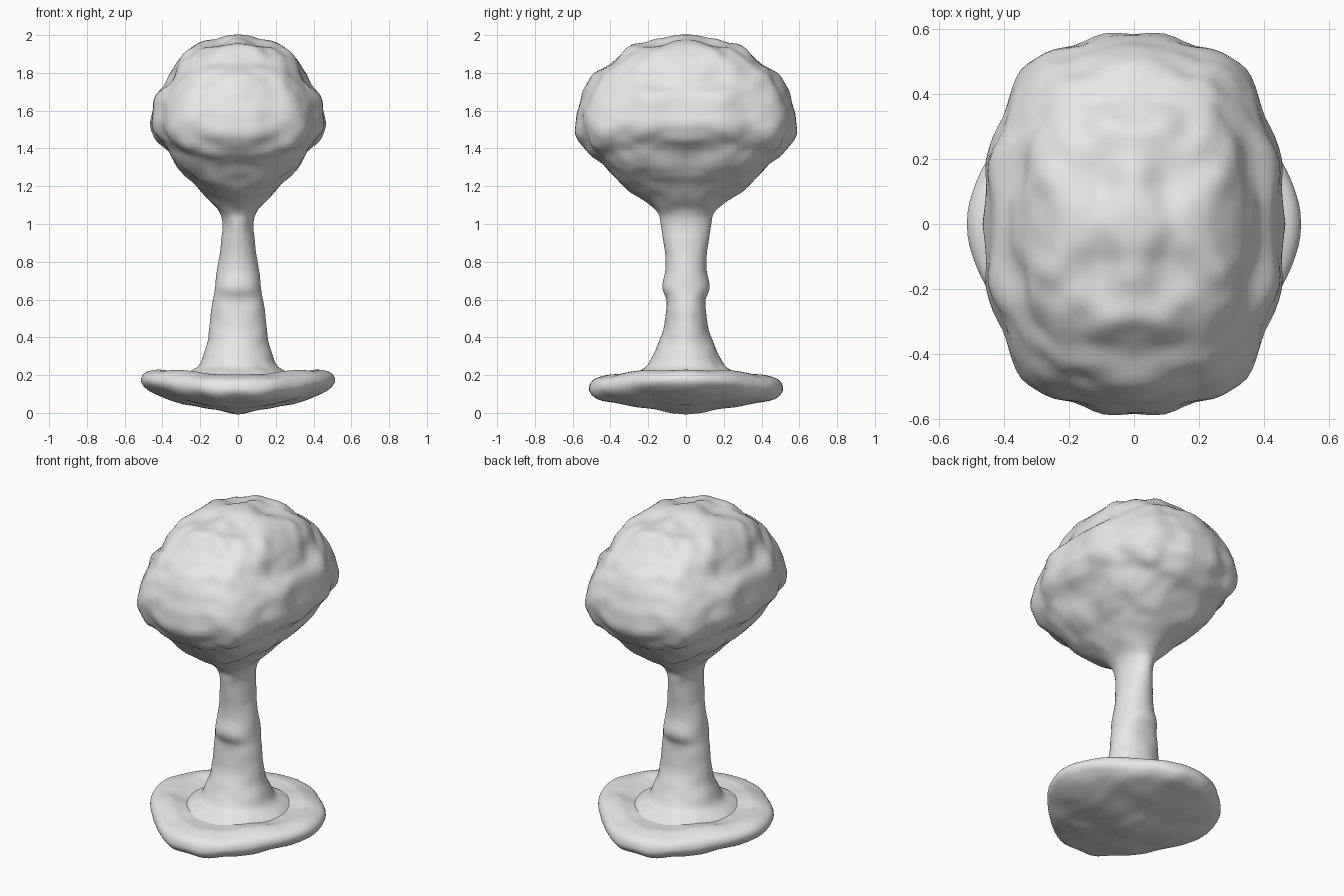
import bpy
import bmesh
import math
from mathutils import Vector, noise

SIDES = 96   # points round each ring
STEPS = 7    # rings between two profile rows

cube = bpy.data.objects.get("Cube")
if cube:
    bpy.data.objects.remove(cube)

grey = bpy.data.materials.new("plain grey")
grey.use_nodes = True
grey.diffuse_color = (0.8, 0.8, 0.8, 1)
grey.node_tree.nodes["Principled BSDF"].inputs["Base Color"].default_value = (0.8, 0.8, 0.8, 1)


def smooth_rows(rows):
    """Catmull-Rom interpolation through profile rows."""
    out = []
    for i in range(len(rows) - 1):
        quad = [rows[max(i - 1, 0)], rows[i], rows[i + 1], rows[min(i + 2, len(rows) - 1)]]
        for s in range(STEPS):
            t = s / STEPS
            out.append([b + 0.5 * t * (c - a + t * (2 * a - 5 * b + 4 * c - d + t * (3 * (b - c) + d - a)))
                        for a, b, c, d in zip(*quad)])
    return out + [list(rows[-1])]


def power(v, n):
    return math.copysign(abs(v) ** (2 / n), v)


def lump(p):
    """Bumps mirrored front to back and left to right."""
    q = Vector((math.hypot(p.x, 0.05), math.hypot(p.y, 0.05), p.z))
    return noise.noise(q * 6 + Vector((7.3, 2.6, 5.4))) + 0.4 * noise.noise(q * 12)


def loft(name, rows, shape):
    """Skin rings of (height, half width, half depth, squareness)."""
    bm = bmesh.new()
    rings = []
    for z, rx, ry, n in smooth_rows(rows):
        ring = []
        for k in range(SIDES):
            a = math.tau * k / SIDES
            p = Vector((max(rx, 0) * power(math.cos(a), n), max(ry, 0) * power(math.sin(a), n), z))
            ring.append(bm.verts.new(shape(p)))
        rings.append(ring)
    for lo, hi in zip(rings, rings[1:]):
        for k in range(SIDES):
            j = (k + 1) % SIDES
            bm.faces.new((lo[k], lo[j], hi[j], hi[k]))
    bmesh.ops.remove_doubles(bm, verts=bm.verts, dist=0.0004)
    bm.normal_update()
    moves = []
    for v in bm.verts:
        grow = min(max((v.co.z - 1.1) / 0.25, 0), 1)
        moves.append(v.normal * lump(v.co) * (0.012 + 0.018 * grow))
    for v, m in zip(bm.verts, moves):
        v.co += m
    for f in bm.faces:
        f.smooth = True
    mesh = bpy.data.meshes.new(name)
    bm.to_mesh(mesh)
    bm.free()
    mesh.materials.append(grey)
    obj = bpy.data.objects.new(name, mesh)
    bpy.context.collection.objects.link(obj)
    return obj


def base_shape(p):
    # cut the diagonals flatter, and lift the rim at the sides
    diagonal = 2 * abs(p.x * p.y) / max(p.x ** 2 + p.y ** 2, 1e-6)
    flat = 1 - 0.085 * diagonal ** 3
    return Vector((p.x * flat, p.y * flat, p.z + 0.08 * (p.x ** 2 - p.y ** 2)))


def body_shape(p):
    # shallow hollow low on each side of the crown
    g = math.exp(-(p.y / 0.15) ** 2 - ((p.z - 1.34) / 0.09) ** 2)
    p.x *= 1 - 0.08 * g
    return p


# dished base with a rolled rim
loft("base", [
    (0.0, 0, 0, 2), (0.016, 0.12, 0.12, 2), (0.045, 0.30, 0.30, 2),
    (0.08, 0.43, 0.44, 2), (0.115, 0.49, 0.50, 2), (0.155, 0.51, 0.515, 2),
    (0.195, 0.485, 0.49, 2), (0.22, 0.41, 0.41, 2), (0.21, 0.34, 0.34, 2),
    (0.195, 0.26, 0.24, 2),
], base_shape)

# knobbly trunk, flared at the foot, opening into a lumpy crown that is deeper than wide
loft("trunk_and_crown", [
    (0.19, 0.31, 0.31, 2), (0.215, 0.27, 0.26, 2), (0.25, 0.21, 0.205, 2),
    (0.32, 0.178, 0.17, 2), (0.41, 0.16, 0.128, 2), (0.50, 0.142, 0.105, 2),
    (0.59, 0.132, 0.107, 2), (0.66, 0.122, 0.122, 2), (0.75, 0.108, 0.107, 2),
    (0.83, 0.108, 0.112, 2), (0.91, 0.09, 0.128, 2), (1.0, 0.078, 0.133, 2),
    (1.06, 0.098, 0.145, 2), (1.12, 0.15, 0.205, 2), (1.18, 0.215, 0.30, 2.1),
    (1.26, 0.29, 0.40, 2.2), (1.35, 0.37, 0.50, 2.4), (1.44, 0.435, 0.565, 2.5),
    (1.53, 0.467, 0.58, 2.5), (1.65, 0.445, 0.555, 2.5), (1.74, 0.40, 0.515, 2.4),
    (1.83, 0.355, 0.45, 2.3), (1.91, 0.275, 0.33, 2.2), (1.965, 0.18, 0.21, 2),
    (1.99, 0.09, 0.11, 2), (1.997, 0, 0, 2),
], body_shape)
